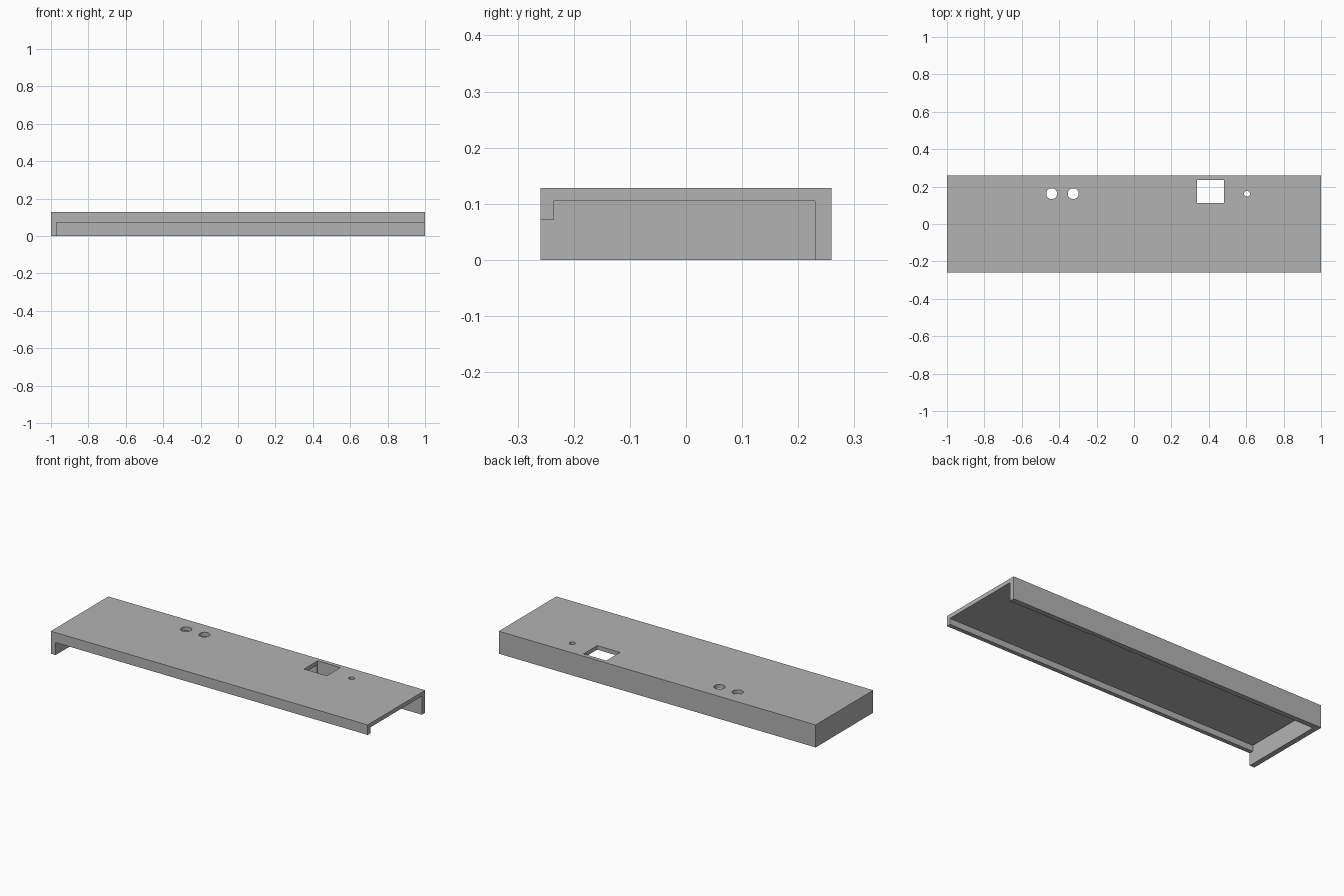
import bpy
import math
from mathutils import Vector

cube = bpy.data.objects.get("Cube")
if cube:
    bpy.data.objects.remove(cube, do_unlink=True)

# Overall sizes
HALF_LENGTH, HALF_DEPTH, HEIGHT = 1.0, 0.259, 0.1286
PLATE_BOTTOM, LIP_BOTTOM = 0.1054, 0.0714
END_INNER, LIP_INNER, BACK_INNER = -0.97, -0.235, 0.2295
CLEAR = 0.1  # overshoot for clean cuts

grey = bpy.data.materials.new("plain_grey")
grey.use_nodes = True
colour = (0.45, 0.45, 0.45, 1.0)
grey.diffuse_color = colour
grey.node_tree.nodes["Principled BSDF"].inputs["Base Color"].default_value = colour


def box(name, low, high):
    low, high = Vector(low), Vector(high)
    bpy.ops.mesh.primitive_cube_add(size=1, location=(low + high) / 2)
    obj = bpy.context.object
    obj.name = name
    obj.scale = high - low
    bpy.ops.object.transform_apply(location=True, rotation=True, scale=True)
    obj.data.materials.append(grey)
    return obj


def round_cutter(name, x, y, radius):
    bpy.ops.mesh.primitive_cylinder_add(vertices=48, radius=radius, depth=1, location=(x, y, 0))
    obj = bpy.context.object
    obj.name = name
    bpy.ops.object.transform_apply(location=True, rotation=True, scale=True)
    obj.data.materials.append(grey)
    return obj


def cut(target, cutter):
    cutter.hide_render = True
    mod = target.modifiers.new(cutter.name, 'BOOLEAN')
    mod.operation = 'DIFFERENCE'
    mod.solver = 'EXACT'
    mod.object = cutter
    bpy.ops.object.select_all(action='DESELECT')
    bpy.context.view_layer.objects.active = target
    target.select_set(True)
    bpy.ops.object.modifier_apply(modifier=mod.name)
    bpy.data.objects.remove(cutter, do_unlink=True)


# Solid block that becomes the shelf cover
cover = box("shelf_cover", (-HALF_LENGTH, -HALF_DEPTH, 0), (HALF_LENGTH, HALF_DEPTH, HEIGHT))

# Hollow underside, open at the left end
cut(cover, box("underside_cavity", (END_INNER, LIP_INNER, -CLEAR),
               (HALF_LENGTH + CLEAR, BACK_INNER, PLATE_BOTTOM)))

# Shorten the front wall to a lip
cut(cover, box("front_opening", (END_INNER, -HALF_DEPTH - CLEAR, -CLEAR),
               (HALF_LENGTH + CLEAR, 0, LIP_BOTTOM)))

# Rectangular window and round holes through the top plate
cut(cover, box("window_cutter", (0.338, 0.112, -CLEAR), (0.482, 0.236, HEIGHT + CLEAR)))
for x, radius in ((-0.44, 0.029), (-0.325, 0.029), (0.604, 0.016)):
    cut(cover, round_cutter("hole_cutter", x, 0.162, radius))

bpy.ops.object.shade_smooth_by_angle(angle=math.radians(30))
